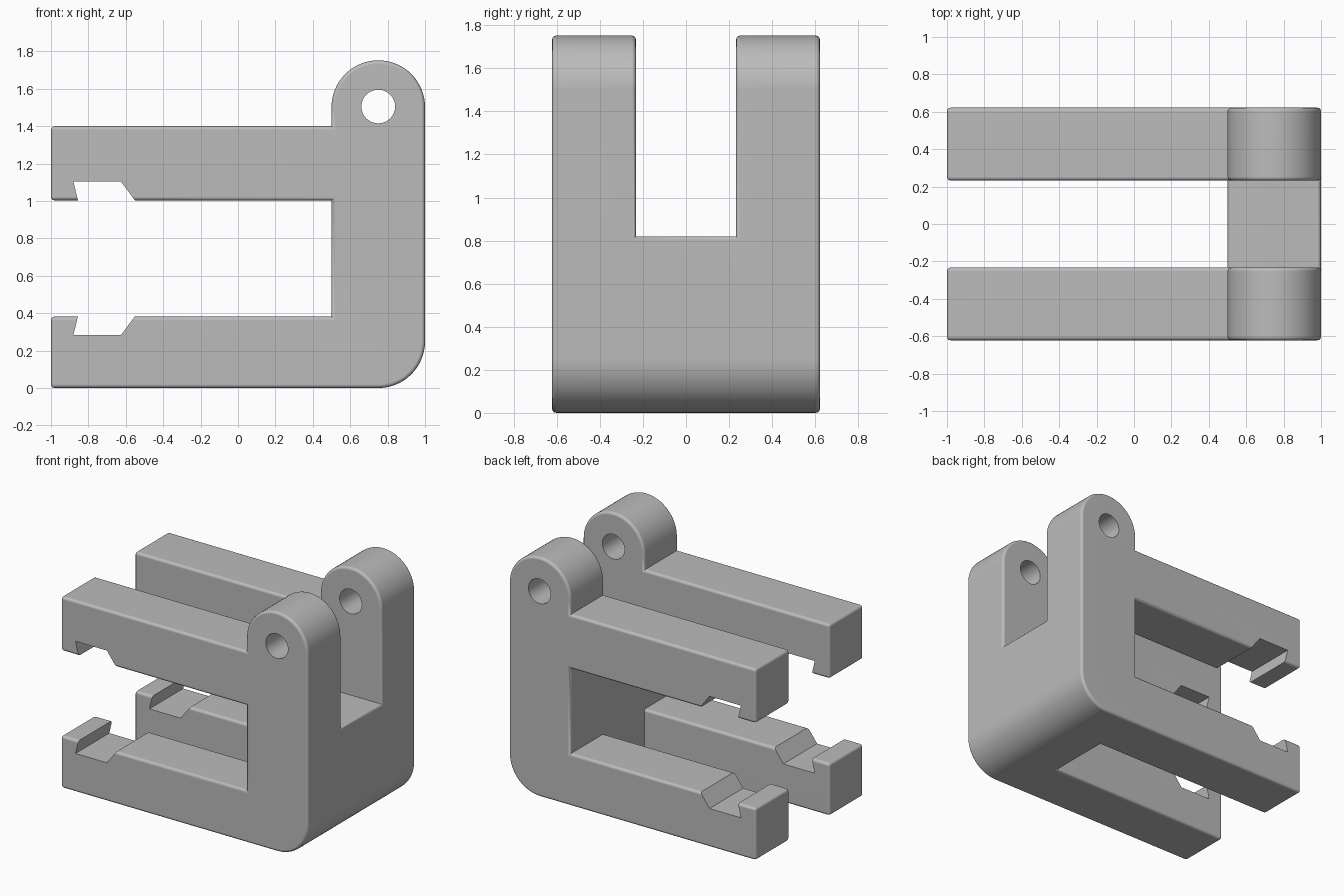
import bpy, bmesh, math

cube = bpy.data.objects.get("Cube")
if cube:
    bpy.data.objects.remove(cube, do_unlink=True)

HALF = 0.622      # half width of the bracket
GAP = 0.232       # half width of the slot
STEM = 0.5        # inner face of the upright
SADDLE = 0.82     # height of the slot floor

grey = bpy.data.materials.new("plain grey")
grey.use_nodes = True
COLOUR = (0.5, 0.5, 0.5, 1)
grey.diffuse_color = COLOUR
grey.node_tree.nodes["Principled BSDF"].inputs["Base Color"].default_value = COLOUR


def arc(cx, cz, r, start, end, steps):
    angles = [math.radians(start + (end - start) * i / steps) for i in range(steps + 1)]
    return [(cx + r * math.cos(a), cz + r * math.sin(a)) for a in angles]


def prism(name, outline, half):
    """Side outline (x, z) extruded across the width."""
    bm = bmesh.new()
    face = bm.faces.new([bm.verts.new((x, -half, z)) for x, z in outline])
    out = bmesh.ops.extrude_face_region(bm, geom=[face])
    moved = [v for v in out["geom"] if isinstance(v, bmesh.types.BMVert)]
    bmesh.ops.translate(bm, verts=moved, vec=(0, 2 * half, 0))
    bmesh.ops.recalc_face_normals(bm, faces=bm.faces)
    mesh = bpy.data.meshes.new(name)
    bm.to_mesh(mesh)
    bm.free()
    mesh.materials.append(grey)
    obj = bpy.data.objects.new(name, mesh)
    bpy.context.collection.objects.link(obj)
    return obj


def cut(body, cutter):
    mod = body.modifiers.new("cut", "BOOLEAN")
    mod.operation = "DIFFERENCE"
    mod.solver = "EXACT"
    mod.object = cutter
    bpy.context.view_layer.objects.active = body
    bpy.ops.object.modifier_apply(modifier=mod.name)
    bpy.data.objects.remove(cutter, do_unlink=True)


# Side outline: rounded heel, rounded lug, upper and lower jaw
outline = arc(0.75, 0.25, 0.25, -90, 0, 16) + arc(0.75, 1.502, 0.25, 0, 180, 32)
outline += [(STEM, 1.4), (-1, 1.4), (-1, 1.003), (STEM, 1.003),
            (STEM, 0.382), (-1, 0.382), (-1, 0)]
body = prism("forked_bracket", outline, HALF)

# Slot between the two forks, leaving the bridge at the heel
slot = [(-2, -1), (STEM, -1), (STEM, SADDLE), (2, SADDLE), (2, 3), (-2, 3)]
cut(body, prism("slot_cutter", slot, GAP))

# Round every outward edge, keep inner corners crisp
bm = bmesh.new()
bm.from_mesh(body.data)
bmesh.ops.remove_doubles(bm, verts=bm.verts, dist=1e-4)
bmesh.ops.dissolve_limit(bm, angle_limit=0.01, verts=bm.verts, edges=bm.edges)
outer = [e for e in bm.edges if e.is_manifold and e.is_convex
         and e.calc_face_angle() > math.radians(40)]
bmesh.ops.bevel(bm, geom=outer, offset=0.02, segments=3, profile=0.5,
                affect="EDGES", clamp_overlap=True)
bm.to_mesh(body.data)
bm.free()

# Notches facing each other in the jaws
notch = [(-0.847, 0.42), (-0.88, 0.283), (-0.626, 0.283), (-0.524, 0.42)]
cut(body, prism("lower_notch_cutter", notch, 1))
cut(body, prism("upper_notch_cutter", [(x, 1.387 - z) for x, z in notch], 1))

# Pin hole through both lugs
cut(body, prism("pin_hole_cutter", arc(0.75, 1.505, 0.09, 0, 348.75, 31), 1))

# Smooth curves with flat main faces
bpy.ops.object.select_all(action="DESELECT")
body.select_set(True)
bpy.context.view_layer.objects.active = body
bpy.ops.object.shade_smooth_by_angle(angle=math.radians(35))
weighted = body.modifiers.new("weighted normals", "WEIGHTED_NORMAL")
weighted.keep_sharp = True
